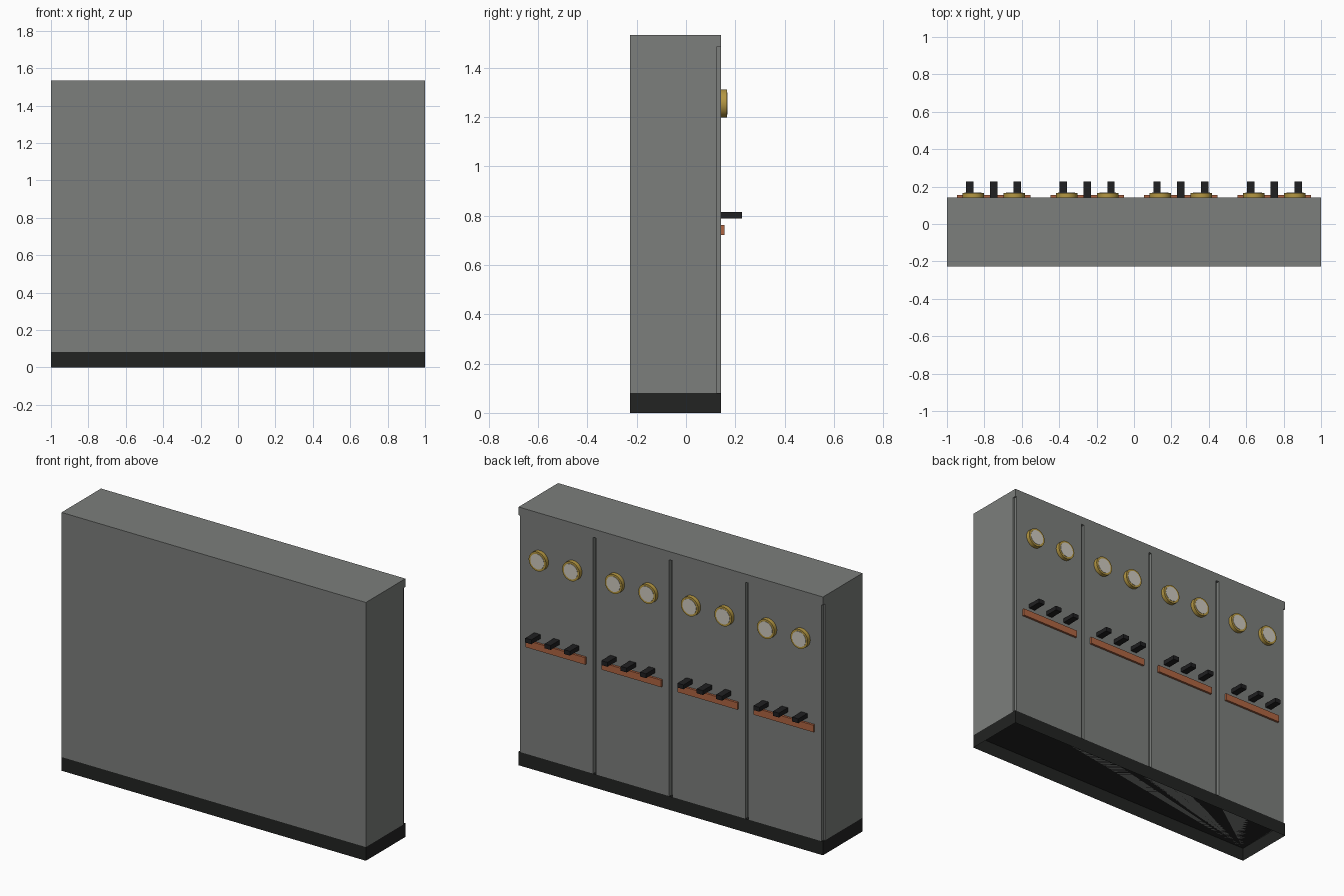
import bpy, bmesh, math
from mathutils import Matrix

if "Cube" in bpy.data.objects:
    bpy.data.objects.remove(bpy.data.objects["Cube"])


def material(name, color):
    m = bpy.data.materials.new(name)
    m.diffuse_color = (*color, 1)
    m.use_nodes = True
    m.node_tree.nodes["Principled BSDF"].inputs["Base Color"].default_value = m.diffuse_color
    return m


GREY = material("cabinet grey", (0.20, 0.21, 0.20))
BLACK = material("plinth black", (0.016, 0.017, 0.016))
SWITCH = material("switch black", (0.014, 0.014, 0.015))
BRASS = material("brass", (0.46, 0.31, 0.055))
COPPER = material("copper", (0.43, 0.13, 0.055))
DIAL = material("dial white", (0.62, 0.59, 0.52))

Y0, Y1 = -0.228, 0.143          # cabinet depth
Z_PLINTH, Z_GROOVE, Z_TOP = 0.081, 1.485, 1.534


def finish(name, bm, mat):
    me = bpy.data.meshes.new(name)
    bm.to_mesh(me)
    bm.free()
    me.materials.append(mat)
    ob = bpy.data.objects.new(name, me)
    bpy.context.collection.objects.link(ob)
    return ob


def add_box(bm, x, y, z):
    """Box spanning the (min, max) pairs x, y, z."""
    mid = [(a + b) / 2 for a, b in (x, y, z)]
    size = [b - a for a, b in (x, y, z)]
    return bmesh.ops.create_cube(
        bm, size=1, matrix=Matrix.Translation(mid) @ Matrix.Diagonal((*size, 1)))


def box(name, x, y, z, mat, open_bottom=False):
    bm = bmesh.new()
    add_box(bm, x, y, z)
    if open_bottom:
        bm.normal_update()
        bmesh.ops.delete(bm, geom=[f for f in bm.faces if f.normal.z < -0.5],
                         context='FACES_ONLY')
    return finish(name, bm, mat)


def disc(name, x, z, radius, y0, y1, mat):
    """Round plate facing +y."""
    bm = bmesh.new()
    m = Matrix.Translation((x, (y0 + y1) / 2, z)) @ Matrix.Rotation(-math.pi / 2, 4, 'X')
    bmesh.ops.create_cone(bm, cap_ends=True, segments=32, radius1=radius,
                          radius2=radius, depth=y1 - y0, matrix=m)
    ob = finish(name, bm, mat)
    bpy.ops.object.select_all(action='DESELECT')
    ob.select_set(True)
    bpy.context.view_layer.objects.active = ob
    bpy.ops.object.shade_smooth_by_angle(angle=math.radians(40))


# plinth, an open shell underneath
box("plinth", (-1, 1), (Y0, Y1), (0, Z_PLINTH), BLACK, open_bottom=True)

# cabinet with grooves dividing the panels
cabinet = box("cabinet", (-1, 1), (Y0, Y1), (Z_PLINTH, Z_TOP), GREY)
bm = bmesh.new()
for i in range(5):
    gx = -1 + 0.5 * i
    add_box(bm, (gx - 0.01, gx + 0.01), (Y1 - 0.02, Y1 + 0.05),
            (Z_PLINTH - 0.05, Z_GROOVE))
cutter = finish("groove_cutter", bm, GREY)
cutter.hide_render = True
mod = cabinet.modifiers.new("grooves", 'BOOLEAN')
mod.operation = 'DIFFERENCE'
mod.solver = 'EXACT'
mod.object = cutter
bpy.context.view_layer.objects.active = cabinet
bpy.ops.object.modifier_apply(modifier=mod.name)
bpy.data.objects.remove(cutter)

# fittings on each of the four panels
for p in range(4):
    cx = -0.75 + 0.5 * p
    n = p + 1
    for k, dx in enumerate((-0.11, 0.11), 1):
        disc(f"gauge_bezel_{n}_{k}", cx + dx, 1.256, 0.057, Y1 - 0.005, Y1 + 0.024, BRASS)
        disc(f"gauge_dial_{n}_{k}", cx + dx, 1.256, 0.045, Y1 + 0.02, Y1 + 0.026, DIAL)
    for k, dx in enumerate((-0.127, 0, 0.127), 1):
        box(f"switch_{n}_{k}", (cx + dx - 0.02, cx + dx + 0.02),
            (Y1 - 0.005, 0.228), (0.789, 0.815), SWITCH)
    box(f"copper_bar_{n}", (cx - 0.196, cx + 0.196),
        (Y1 - 0.005, Y1 + 0.013), (0.721, 0.763), COPPER)
